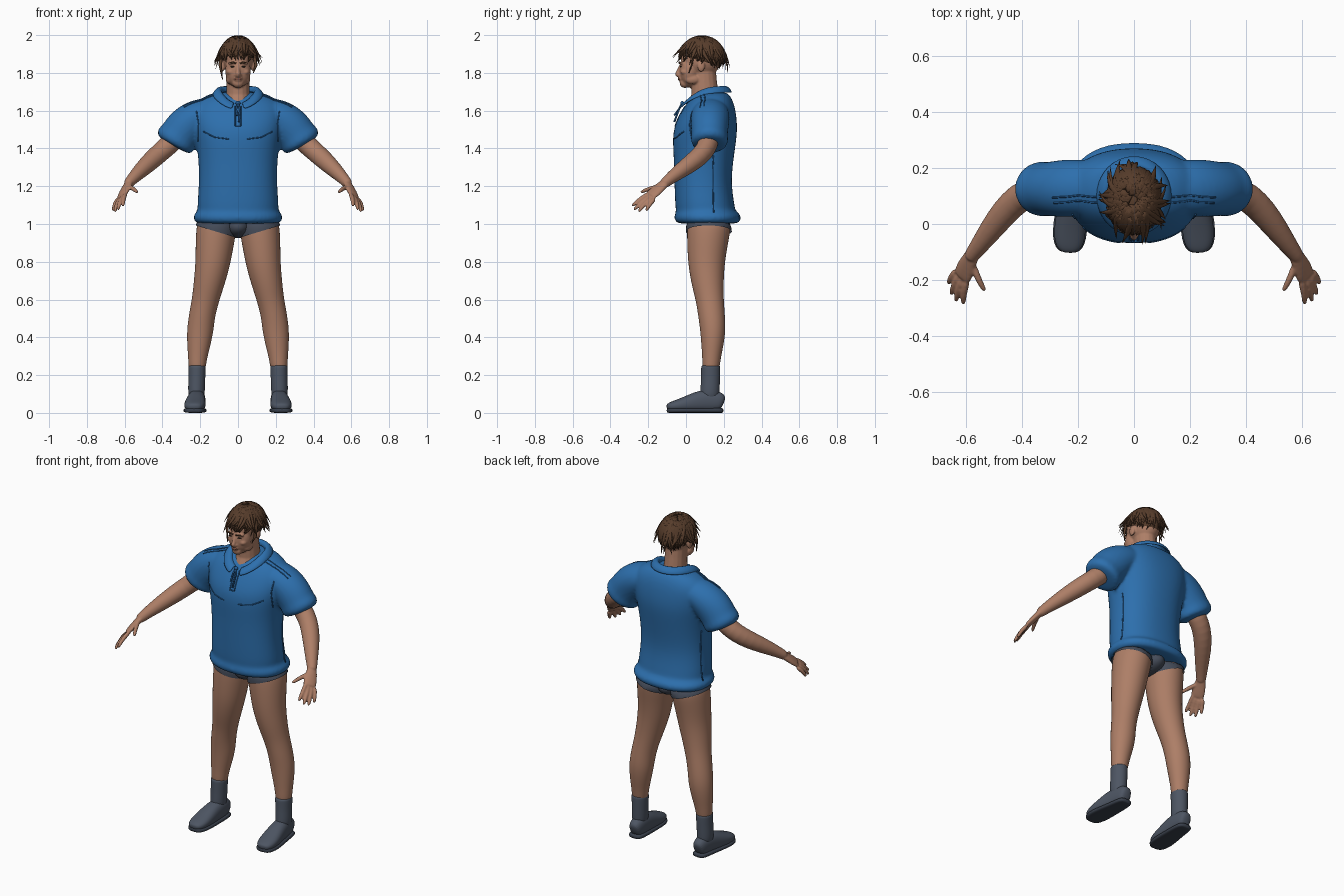
import bpy, bmesh, math, random
from mathutils import Vector, Matrix
from mathutils.bvhtree import BVHTree

random.seed(4)
default = bpy.data.objects.get("Cube")
if default:
    bpy.data.objects.remove(default)


def material(name, rgb):
    m = bpy.data.materials.new(name)
    m.use_nodes = True
    m.diffuse_color = (*rgb, 1)
    m.node_tree.nodes["Principled BSDF"].inputs["Base Color"].default_value = (*rgb, 1)
    return m


SKIN = material("skin", (.42, .21, .135))
LIP = material("lip", (.32, .13, .09))
BLUE = material("shirt blue", (.026, .16, .42))
SEAM = material("seam blue", (.018, .11, .3))
SLATE = material("slate grey", (.075, .092, .125))
SOLE = material("dark sole", (.04, .05, .07))
BRIEF = material("brief grey", (.06, .072, .1))
HAIR = material("hair brown", (.095, .046, .024))
EYE = material("eye dark", (.03, .02, .015))


def tube(bm, rows, n=16, up=(0, 1, 0), power=1.0, level=False):
    """Closed loft through rows of (x, y, z, side radius, up radius)."""
    pts = [Vector(r[:3]) for r in rows]
    rings = []
    for i, r in enumerate(rows):
        t = Vector((0, 0, 1)) if level else pts[min(i + 1, len(pts) - 1)] - pts[max(i - 1, 0)]
        side = t.cross(Vector(up)).normalized()
        over = side.cross(t).normalized()
        ring = []
        for k in range(n):
            c, s = math.cos(math.tau * k / n), math.sin(math.tau * k / n)
            c = math.copysign(abs(c) ** power, c) * r[3]
            s = math.copysign(abs(s) ** power, s) * r[-1]
            ring.append(bm.verts.new(pts[i] + side * c + over * s))
        rings.append(ring)
    for a, b in zip(rings, rings[1:]):
        for k in range(n):
            bm.faces.new((a[k], a[(k + 1) % n], b[(k + 1) % n], b[k]))
    bm.faces.new(rings[0])
    bm.faces.new(rings[-1])


def ball(bm, centre, radii):
    m = Matrix.Translation(centre) @ Matrix.Diagonal((*radii, 1))
    bmesh.ops.create_uvsphere(bm, u_segments=32, v_segments=20, radius=1, matrix=m)


def make(name, bm, mat, mirror=False, sub=0, voxel=0, relax=4):
    bmesh.ops.recalc_face_normals(bm, faces=bm.faces)
    me = bpy.data.meshes.new(name)
    for f in bm.faces:
        f.smooth = True
    bm.to_mesh(me)
    bm.free()
    me.materials.append(mat)
    ob = bpy.data.objects.new(name, me)
    bpy.context.scene.collection.objects.link(ob)
    if mirror:
        ob.modifiers.new("Mirror", 'MIRROR').use_mirror_merge = False
    if sub:
        s = ob.modifiers.new("Subdivision", 'SUBSURF')
        s.levels = s.render_levels = sub
    if voxel:
        r = ob.modifiers.new("Remesh", 'REMESH')
        r.mode, r.voxel_size, r.use_smooth_shade = 'VOXEL', voxel, True
        s = ob.modifiers.new("Smooth", 'SMOOTH')
        s.factor, s.iterations = .5, relax
    return ob


# Shirt: body and puffed sleeves merged into one soft surface
bm = bmesh.new()
body = [(1, .115, .2, .15), (1.01, .115, .23, .17), (1.035, .115, .239, .18), (1.056, .113, .23, .17),
        (1.07, .104, .213, .157), (1.1, .1, .217, .158), (1.22, .088, .206, .15), (1.35, .094, .21, .159),
        (1.45, .098, .225, .17), (1.52, .105, .24, .168), (1.6, .121, .245, .143), (1.65, .13, .215, .12),
        (1.68, .138, .17, .095), (1.7, .15, .12, .065)]
tube(bm, [(0, cy, z, rx, ry) for z, cy, rx, ry in body], n=28, power=.88, level=True)
sleeve = [(.1, .13, 1.59, .07, .09), (.17, .13, 1.587, .087, .1), (.235, .128, 1.557, .1, .105),
          (.285, .125, 1.507, .108, .1), (.312, .125, 1.468, .104, .096), (.327, .125, 1.447, .112, .1),
          (.34, .125, 1.428, .106, .095), (.347, .125, 1.415, .08, .075)]
for sx in (1, -1):
    tube(bm, [(sx * r[0], *r[1:]) for r in sleeve], n=20)
shirt = make("shirt", bm, BLUE, sub=2, voxel=.01)

# Seams and cloth folds laid on the shirt surface
bpy.context.view_layer.update()
surface = BVHTree.FromObject(shirt, bpy.context.evaluated_depsgraph_get())
bm = bmesh.new()


def seam(points, radius=.0035):
    pts = [Vector(p) for p in points]
    path = [a.lerp(b, k / 6) for a, b in zip(pts, pts[1:]) for k in range(6)] + pts[-1:]
    rows = []
    for p in path:
        hit, normal, _, _ = surface.find_nearest(p)
        rows.append((*hit, radius))
    tube(bm, rows, n=6, up=(.31, .52, .4))


for sx in (1, -1):
    for dy in (0, .028):
        seam([(sx * .12, .06 + dy, 1.72), (sx * .21, .065 + dy, 1.69), (sx * .3, .06 + dy, 1.64)])
    seam([(sx * .05, -.08, 1.45), (sx * .13, -.06, 1.46), (sx * .19, -.02, 1.49)])
    seam([(sx * .23, .15, 1.07), (sx * .22, .15, 1.2), (sx * .22, .15, 1.36)])
    seam([(sx * .2, .04, 1.44), (sx * .21, .02, 1.53), (sx * .22, .03, 1.6)])
    seam([(sx * .015, -.03, 1.64), (sx * .015, -.06, 1.52)])
seam([(-.015, -.06, 1.52), (.015, -.06, 1.52)])
make("shirt_seams", bm, SEAM)

# Folded collar, open at the throat
bm = bmesh.new()
steps = 32
columns = []
for i in range(steps + 1):
    phi = math.radians(168) * (2 * i / steps - 1)
    s, c = math.sin(phi), math.cos(phi)
    top = 1.728 - .09 * ((1 - c) / 2) ** 3
    columns.append([bm.verts.new(p) for p in (
        (.085 * s, .11 + .088 * c, top - .03), (.095 * s, .105 + .1 * c, top),
        (.112 * s, .103 + .118 * c, top - .004), (.135 * s, .1 + .143 * c, top - .034))])
for a, b in zip(columns, columns[1:]):
    for k in range(3):
        bm.faces.new((a[k], b[k], b[k + 1], a[k + 1]))
collar = make("collar", bm, BLUE)
thick = collar.modifiers.new("Solidify", 'SOLIDIFY')
thick.thickness, thick.offset = .012, 0
soft = collar.modifiers.new("Subdivision", 'SUBSURF')
soft.levels = soft.render_levels = 1

# Neck cord
bm = bmesh.new()
ball(bm, (0, -.02, 1.64), (.013, .01, .011))
for sx, low in ((1, 1.54), (-1, 1.575)):
    tube(bm, [(0, -.022, 1.64, .005), (sx * .01, -.036, 1.61, .005), (sx * .006, -.062, low, .005)], n=8)
make("neck_cord", bm, SEAM)

# Legs
leg = [(.11, .125, 1.03, .1, .115), (.115, .12, .97, .109, .118), (.125, .112, .88, .102, .108),
       (.135, .108, .78, .093, .098), (.155, .115, .68, .082, .086), (.172, .126, .6, .073, .075),
       (.19, .135, .52, .07, .072), (.2, .143, .44, .072, .069), (.208, .14, .36, .063, .06),
       (.215, .134, .28, .049, .048), (.218, .13, .2, .043, .044)]
bm = bmesh.new()
tube(bm, leg)
make("leg", bm, SKIN, mirror=True, sub=2)

# Briefs, cut along a slanted leg line
bm = bmesh.new()
tube(bm, [(x, y, z, a + .006, b + .006) for x, y, z, a, b in leg[:4]])
ball(bm, (0, .12, .985), (.07, .118, .06))
bmesh.ops.bisect_plane(bm, geom=bm.verts[:] + bm.edges[:] + bm.faces[:], plane_co=(0, .1, .925),
                       plane_no=(-.3, 0, 1), clear_inner=True)
make("briefs", bm, BRIEF, mirror=True, sub=1)

# Socks
bm = bmesh.new()
tube(bm, [(.217, .131, .252, .046, .05), (.217, .131, .246, .048, .052), (.218, .13, .18, .045, .051),
          (.22, .127, .12, .046, .052), (.22, .125, .06, .04, .05)])
make("sock", bm, SLATE, mirror=True, sub=2)

# Shoes and soles share one plan shape
plan = [(.215, .2, .05, .026, .035), (.215, .18, .06, .04, .052), (.217, .12, .066, .046, .062),
        (.222, .06, .058, .051, .056), (.227, 0, .046, .057, .042), (.23, -.05, .038, .056, .031),
        (.232, -.085, .033, .045, .023), (.233, -.103, .03, .024, .014)]
bm = bmesh.new()
tube(bm, plan, n=20, up=(0, 0, 1), power=.85)
for v in bm.verts:
    v.co.z = max(v.co.z, .014)
make("shoe", bm, SLATE, mirror=True, sub=2)
bm = bmesh.new()
tube(bm, [(x, y, .013, a + .005, .013) for x, y, z, a, b in plan], up=(0, 0, 1), power=.55)
make("shoe_sole", bm, SOLE, mirror=True, sub=1)

# Arms with hands
bm = bmesh.new()
tube(bm, [(.31, .125, 1.47, .056), (.36, .118, 1.425, .055), (.41, .095, 1.38, .053), (.46, .045, 1.335, .051),
          (.51, -.02, 1.288, .043), (.55, -.075, 1.248, .034), (.576, -.108, 1.22, .028),
          (.585, -.125, 1.207, .026)], up=(.65, -.27, .73))
tube(bm, [(.57, -.1, 1.226, .026, .02), (.585, -.125, 1.205, .031, .019), (.602, -.16, 1.174, .039, .017),
          (.612, -.186, 1.153, .039, .014), (.615, -.192, 1.148, .032, .01)], up=(.65, -.27, .73))
fingers = [((.592, -.185, 1.168), (.61, -.286, 1.095)), ((.607, -.185, 1.153), (.636, -.276, 1.075)),
           ((.62, -.176, 1.144), (.652, -.252, 1.065)), ((.631, -.162, 1.138), (.662, -.212, 1.07)),
           ((.577, -.135, 1.2), (.532, -.24, 1.168))]
for root, tip in fingers:
    a, b = Vector(root), Vector(tip)
    bend = a.lerp(b, .55) + Vector((.005, -.002, .006))
    tube(bm, [(*a, .014), (*bend, .0125), (*a.lerp(b, .93), .01), (*b, .005)], n=10, up=(.65, -.27, .73))
make("arm", bm, SKIN, mirror=True, sub=1, voxel=.005, relax=3)

# Head and neck
bm = bmesh.new()
ball(bm, (0, .08, 1.875), (.08, .108, .1))
ball(bm, (0, .02, 1.812), (.067, .055, .09))
ball(bm, (0, -.006, 1.746), (.03, .027, .026))
ball(bm, (0, -.031, 1.77), (.022, .01, .016))
tube(bm, [(0, -.025, 1.845, .009), (0, -.038, 1.815, .01), (0, -.047, 1.795, .013), (0, -.04, 1.783, .012)], n=10)
tube(bm, [(0, .11, 1.58, .09, .08), (0, .103, 1.64, .076, .098), (0, .1, 1.69, .063, .072),
          (0, .095, 1.76, .06, .068), (0, .09, 1.84, .058, .065)])
for sx in (1, -1):
    ball(bm, (sx * .028, -.022, 1.852), (.026, .013, .008))
    ball(bm, (sx * .038, -.004, 1.805), (.024, .025, .018))
    ball(bm, (sx * .012, -.036, 1.789), (.008, .01, .007))
    ball(bm, (sx * .045, .035, 1.765), (.02, .04, .025))
    ball(bm, (sx * .081, .08, 1.835), (.01, .02, .03))
make("head", bm, SKIN, voxel=.005, relax=3)

# Facial features
bm = bmesh.new()
ball(bm, (.028, -.027, 1.833), (.013, .005, .004))
make("eye", bm, EYE, mirror=True)
bm = bmesh.new()
tube(bm, [(.01, -.034, 1.85, .004), (.028, -.036, 1.856, .005), (.048, -.023, 1.852, .003)], n=8, up=(0, 0, 1))
make("eyebrow", bm, HAIR, mirror=True)
bm = bmesh.new()
ball(bm, (0, -.036, 1.768), (.02, .007, .007))
make("lips", bm, LIP)

# Hair: cap cut along the hairline, then tapered strands from the crown
CROWN = Vector((0, .085, 1.885))
bm = bmesh.new()
ball(bm, CROWN, (.09, .113, .103))
bmesh.ops.bisect_plane(bm, geom=bm.verts[:] + bm.edges[:] + bm.faces[:], plane_co=(0, -.03, 1.895),
                       plane_no=(0, .28, 1), clear_inner=True)
make("hair_cap", bm, HAIR)
bm = bmesh.new()
for i in range(150):
    turn = math.tau * (i + random.random()) / 150
    end = math.radians(103 + 14 * math.sin(turn) + random.uniform(-10, 9))
    start = random.uniform(.1, .9)
    flick = random.choice((.03, .05, .08, .1, .38))
    swirl = random.uniform(-.5, .5)
    rows = []
    for k in range(8):
        u = k / 7
        t, a = start + (end - start) * u, turn + swirl * u * u
        grow = 1 + flick * u ** 4
        p = Vector((.095 * math.sin(t) * math.cos(a), .117 * math.sin(t) * math.sin(a), .108 * math.cos(t)))
        width = .013 * (1 - u ** 3) + .001
        rows.append((*(CROWN + p * grow), width, width * .45))
    out = Vector(rows[4][:3]) - CROWN
    tube(bm, rows, n=6, up=out)
for sx, low in ((1, 1.8), (-1, 1.765)):
    tube(bm, [(sx * .088, .04, 1.9, .01, .006), (sx * .094, .03, 1.84, .009, .005), (sx * .082, .015, low, .002)], n=6)
make("hair_strands", bm, HAIR)
